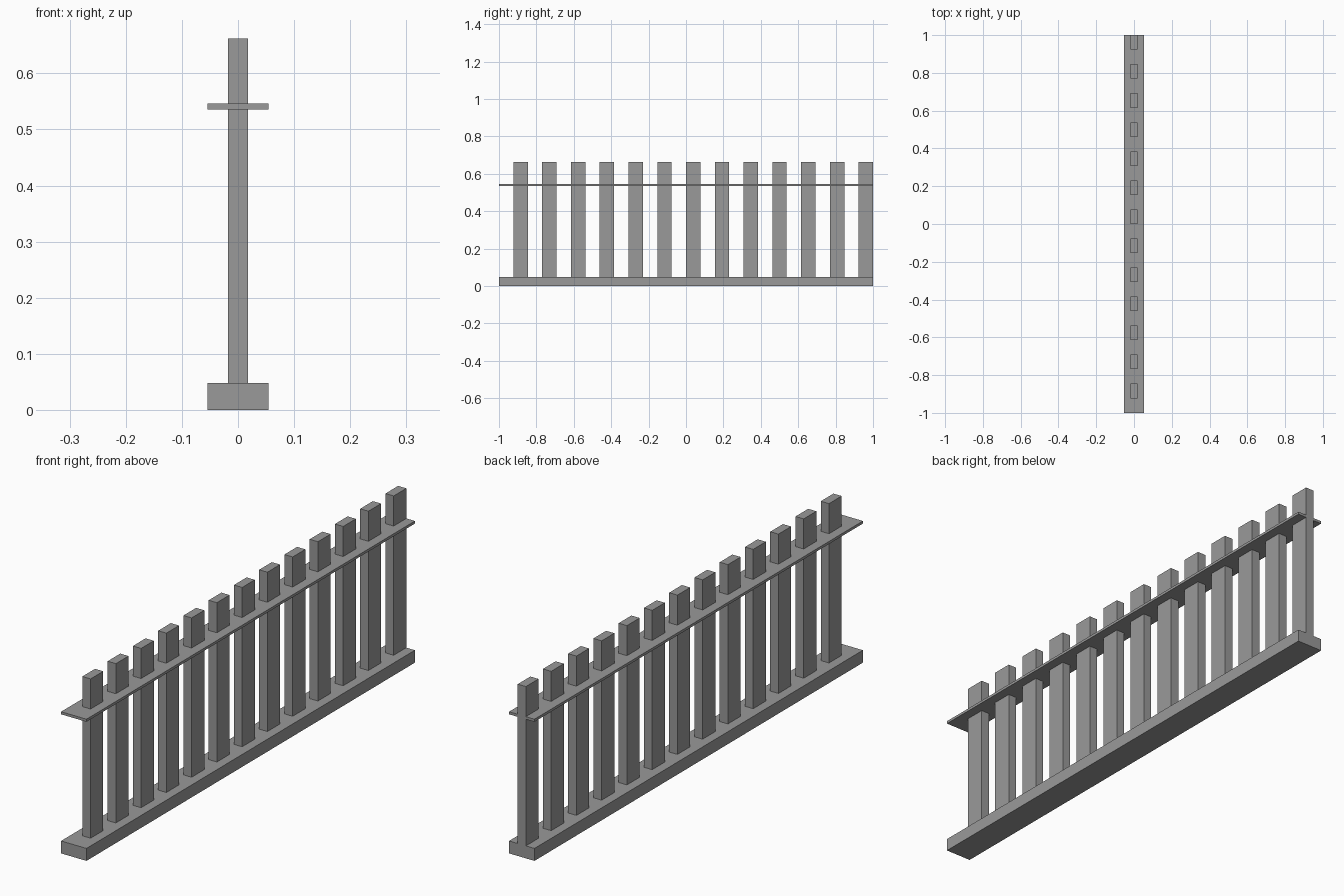
import bpy

cube = bpy.data.objects.get("Cube")
if cube:
    bpy.data.objects.remove(cube, do_unlink=True)

# Single grey finish
grey = bpy.data.materials.new("grey")
grey.use_nodes = True
COLOUR = (0.32, 0.32, 0.32, 1)
grey.diffuse_color = COLOUR
grey.node_tree.nodes["Principled BSDF"].inputs["Base Color"].default_value = COLOUR


def box(name, low, high):
    """Axis-aligned box between two corners."""
    centre = [(a + b) / 2 for a, b in zip(low, high)]
    bpy.ops.mesh.primitive_cube_add(size=1, location=centre)
    ob = bpy.context.object
    ob.name = name
    ob.scale = [b - a for a, b in zip(low, high)]
    bpy.ops.object.transform_apply(location=False, rotation=False, scale=True)
    ob.data.materials.append(grey)
    return ob


HALF = 0.054
# Base beam and thin upper rail
box("base_beam", (-HALF, -1, 0), (HALF, 1, 0.048))
box("upper_rail", (-HALF, -1, 0.536), (HALF, 1, 0.546))

# Pickets, evenly spaced back from the flush rear end
COUNT, SPACING, WIDTH = 13, 0.1538, 0.077
for i in range(COUNT):
    end = 1 - i * SPACING
    box(f"picket_{i + 1}", (-0.0175, end - WIDTH, 0.048), (0.0175, end, 0.662))
